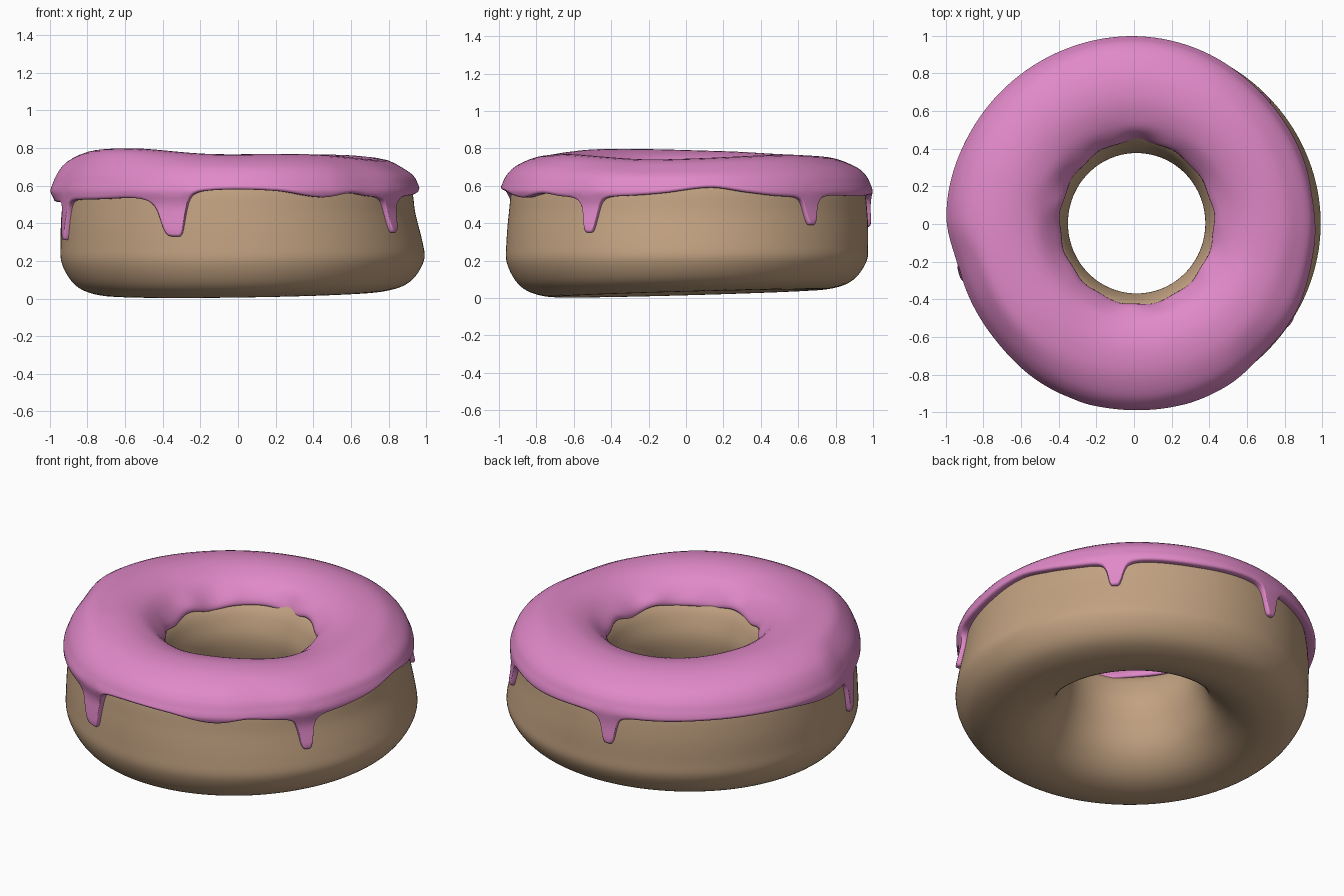
import bpy, math

if "Cube" in bpy.data.objects:
    bpy.data.objects.remove(bpy.data.objects["Cube"])


def smooth(t):
    t = max(0.0, min(1.0, t))
    return t * t * (3 - 2 * t)


def curve(keys, period=None):
    """Smooth interpolation through (position, value) keys, optionally periodic."""
    k = sorted(keys)
    if period:
        k = ([(a - period, v) for a, v in k[-2:]] + k
             + [(a + period, v) for a, v in k[:2]])

    def slope(i):
        a, b = k[max(i - 1, 0)], k[min(i + 1, len(k) - 1)]
        return (b[1] - a[1]) / (b[0] - a[0])

    def f(x):
        x = x % period if period else max(k[0][0], min(k[-1][0], x))
        i = 0
        while i < len(k) - 2 and k[i + 1][0] < x:
            i += 1
        h = k[i + 1][0] - k[i][0]
        t = (x - k[i][0]) / h
        m0, m1 = slope(i) * h, slope(i + 1) * h
        return ((2*t**3 - 3*t*t + 1) * k[i][1] + (t**3 - 2*t*t + t) * m0
                + (3*t*t - 2*t**3) * k[i + 1][1] + (t**3 - t*t) * m1)
    return f


def spline(pts, steps, closed=False):
    """Catmull-Rom line through 2D points."""
    n, out = len(pts), []
    get = (lambda i: pts[i % n]) if closed else (lambda i: pts[max(0, min(n - 1, i))])
    for i in range(n if closed else n - 1):
        a, b, c, d = (get(i + q) for q in (-1, 0, 1, 2))
        for s in range(steps):
            t = s / steps
            out.append(tuple(0.5 * (2*b[q] + (c[q] - a[q])*t
                       + (2*a[q] - 5*b[q] + 4*c[q] - d[q])*t*t
                       + (3*b[q] - a[q] - 3*c[q] + d[q])*t**3) for q in (0, 1)))
    if not closed:
        out.append(pts[-1])
    return out


def ring_object(name, section, count, closed, color):
    """Sweep section(angle in degrees) -> [(r, z)] around the z axis."""
    verts, m = [], 0
    for i in range(count):
        deg = 360 * i / count
        a = math.radians(deg)
        pts = section(deg)
        m = len(pts)
        for r, z in pts:
            # the hole is slightly off centre
            w = 1 - smooth((r - 0.4) / 0.3)
            verts.append((r * math.cos(a) + 0.014 * w, r * math.sin(a) + 0.004 * w, z))
    faces = []
    for i in range(count):
        p, q = i * m, ((i + 1) % count) * m
        for j in range(m if closed else m - 1):
            k = (j + 1) % m
            faces.append((p + j, p + k, q + k, q + j))
    mesh = bpy.data.meshes.new(name)
    mesh.from_pydata(verts, [], faces)
    mesh.polygons.foreach_set("use_smooth", [True] * len(faces))
    mat = bpy.data.materials.new(name + "_colour")
    mat.diffuse_color = color
    mat.use_nodes = True
    mat.node_tree.nodes["Principled BSDF"].inputs["Base Color"].default_value = mat.diffuse_color
    mesh.materials.append(mat)
    ob = bpy.data.objects.new(name, mesh)
    bpy.context.collection.objects.link(ob)
    return ob


# --- Dough: uneven ring with a flared hole ---
low = curve([(0, .99), (45, .98), (90, .97), (135, .955), (180, .94),
             (225, .945), (270, .96), (315, .975)], 360)
high = curve([(0, .94), (45, .945), (90, .97), (135, .96), (180, .938),
              (225, .935), (270, .947), (315, .942)], 360)
wall = curve([(.19, .95), (.3, .955), (.45, .948), (.6, .925), (.67, .85)])
profile = spline([(.365, .42), (.385, .52), (.425, .6), (.51, .67), (.68, .712),
                  (.85, .67), (.925, .6), (.948, .45), (.955, .3), (.95, .19),
                  (.89, .085), (.8, .033), (.67, .018), (.54, .06), (.44, .16),
                  (.385, .3)], 5, True)


def bulge(deg, z):
    return low(deg) - .953 + (high(deg) - low(deg) + .005) * smooth((z - .2) / .3)


def dough_section(deg):
    tilt = .008 - .022 * math.cos(math.radians(deg + 117))
    oval = .008 * math.sin(math.radians(deg)) ** 2
    out = []
    for r, z in profile:
        w = smooth((r - .5) / .42)
        out.append((r + bulge(deg, z) * w + oval * (1 - w),
                    z + tilt * (1 - smooth(z / .35))))
    return out


ring_object("dough", dough_section, 180, True, (.54, .36, .22, 1))

# --- Icing: wavy cap with drips running down the outside ---
rim = curve([(0, .97), (30, .968), (50, .975), (68, .99), (90, 1.0), (120, 1.0),
             (150, 1.0), (178, 1.0), (192, .965), (207, .96), (222, .963), (238, .98),
             (270, .997), (300, .995), (315, .975), (330, .983), (347, .968)], 360)
crest = curve([(0, .745), (45, .765), (90, .758), (135, .77), (162, .785),
               (219, .797), (258, .768), (300, .768), (340, .742)], 360)
inner = curve([(0, .41), (30, .412), (60, .425), (90, .437), (130, .42), (160, .408),
               (200, .408), (240, .42), (275, .43), (310, .422), (335, .412)], 360)
hem = curve([(8, .59), (20, .565), (33, .545), (55, .55), (70, .545), (88, .555),
             (112, .55), (135, .56), (160, .555), (180, .515), (205, .525),
             (222, .53), (235, .543), (264, .578), (282, .572), (297, .538),
             (308, .56), (317, .545), (340, .547), (352, .56)], 360)
# angle, tip height, half widths on the two sides
drips = [(250.5, .33, .105, .042), (328, .35, .045, .04), (43.7, .39, .04, .045),
         (99.5, .38, .042, .04), (195.5, .31, .035, .04)]


def hem_height(deg):
    base = z = hem(deg)
    for ang, tip, wa, wb in drips:
        d = (deg - ang + 180) % 360 - 180
        u = abs(math.radians(d)) * .97 / (wa if d < 0 else wb)
        f = .88 / (1 + u ** 5) + .12 / (1 + (u / 2) ** 4)
        z -= (base - tip) * f
    return z


def icing_section(deg):
    a = math.radians(deg)
    R, edge = rim(deg), hem_height(deg)
    ri = inner(deg) + .004 * math.sin(13 * a)
    zi = .6 + .01 * math.sin(7 * a) + .006 * math.sin(11 * a + 1)

    def outer(z):
        dough = wall(z) + bulge(deg, z)
        s = smooth((.58 - z) / .1)
        return (R - 4 * max(0, z - .55) ** 2) * (1 - s) + (dough + .026) * s

    lift = crest(deg) - .77
    top = spline([(ri + .035, zi + .005), (ri + .004, zi), (ri + .012, zi + .04),
                  (.5, .713), (.58, .752), (.68, .77), (.8, .757), (R - .09, .71),
                  (R - .037, .657), (outer(.61), .61)], 3)
    pts = [(r, z + lift * smooth((z - .62) / .13)) for r, z in top]
    # outer skirt down to the hem, then a rounded lip tucked into the dough
    stop = edge + .014
    for j in range(1, 11):
        z = .61 + (stop - .61) * j / 10
        pts.append((outer(z), z))
    ro, rd = outer(stop), wall(edge) + bulge(deg, edge)
    pts += [(ro - .003, edge + .005), (ro - .010, edge),
            (min(ro - .014, rd + .004), edge), (rd - .02, edge + .004)]
    return pts


ring_object("icing", icing_section, 1080, False, (.75, .25, .58, 1))
